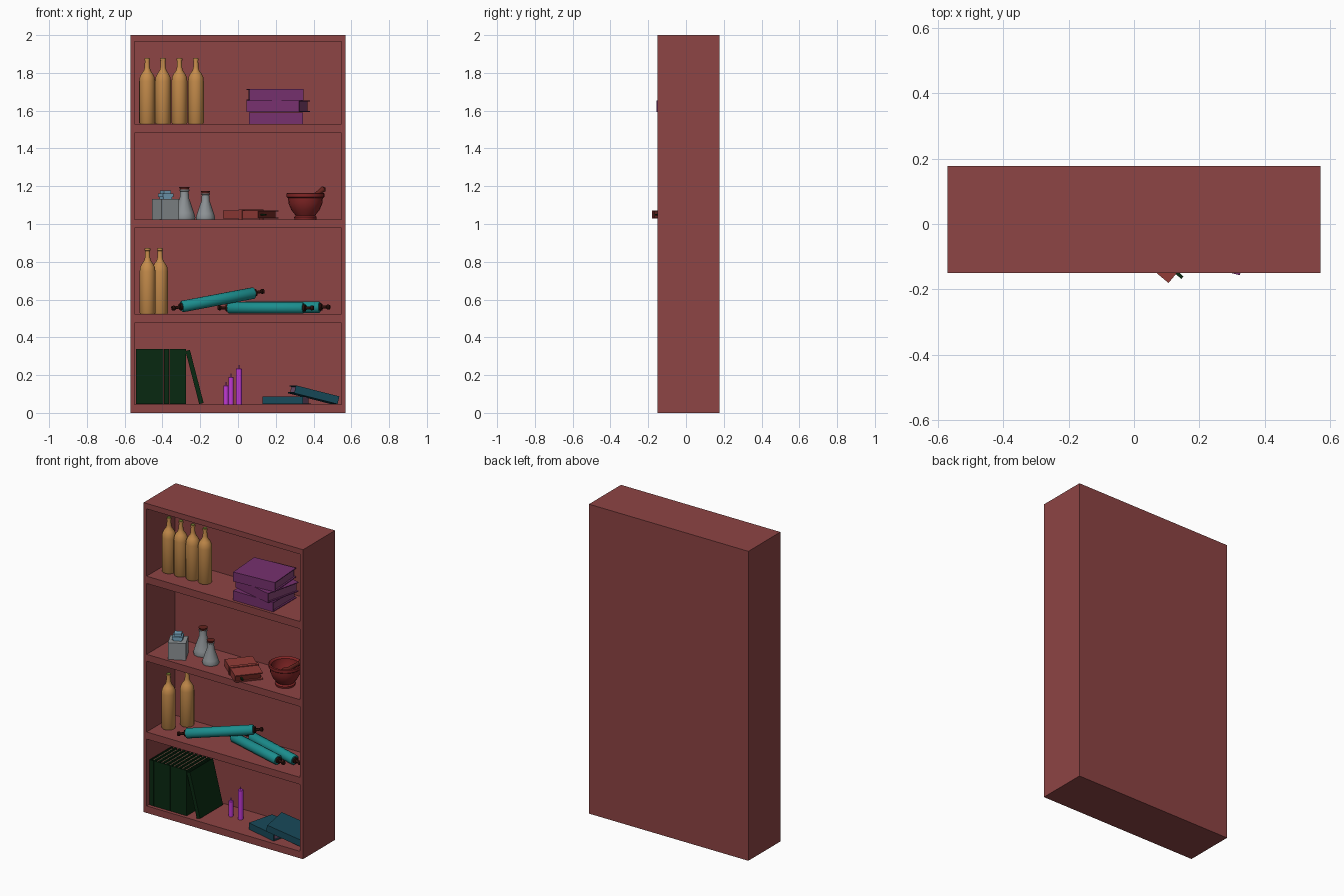
import bpy, bmesh
from math import pi, cos, sin, radians
from mathutils import Vector, Matrix, Euler

if "Cube" in bpy.data.objects:
    bpy.data.objects.remove(bpy.data.objects["Cube"])


def mat(name, r, g, b):
    m = bpy.data.materials.new(name)
    m.diffuse_color = [(c / 255) ** 2.2 for c in (r, g, b)] + [1]
    m.use_nodes = True
    m.node_tree.nodes["Principled BSDF"].inputs["Base Color"].default_value = m.diffuse_color
    return m


WOOD = mat("red_wood", 140, 70, 70)
AMBER = mat("amber", 195, 138, 76)
CORK = mat("olive_cork", 130, 150, 60)
PURPLE = mat("purple_cover", 118, 52, 110)
PURPLE_PG = mat("purple_pages", 130, 70, 115)
GREEN = mat("green_cover", 17, 45, 24)
TAN = mat("tan_pages", 135, 95, 80)
TEAL = mat("teal_paper", 33, 140, 140)
DARK = mat("dark_handle", 45, 22, 18)
BLUE = mat("blue_cover", 30, 75, 90)
MAUVE = mat("mauve_pages", 125, 90, 120)
MAGENTA = mat("magenta_wax", 190, 60, 210)
RED = mat("red_clay", 130, 42, 42)
BROWN = mat("brown_red", 100, 40, 35)
LEATHER = mat("leather", 145, 62, 58)
GREY = mat("grey_glass", 140, 145, 148)
SKY = mat("sky_stopper", 120, 165, 190)


def make(name, bm, mats, matrix=Matrix(), smooth=None):
    bmesh.ops.recalc_face_normals(bm, faces=bm.faces)
    me = bpy.data.meshes.new(name)
    bm.to_mesh(me)
    bm.free()
    for m in mats:
        me.materials.append(m)
    ob = bpy.data.objects.new(name, me)
    bpy.context.collection.objects.link(ob)
    ob.matrix_world = matrix
    if smooth:
        bpy.ops.object.select_all(action='DESELECT')
        ob.select_set(True)
        bpy.context.view_layer.objects.active = ob
        bpy.ops.object.shade_smooth_by_angle(angle=radians(smooth))
    return ob


def box(bm, lo, hi, index=0):
    lo, hi = Vector(lo), Vector(hi)
    m = Matrix.Translation((lo + hi) / 2) @ Matrix.Diagonal((*(hi - lo), 1))
    for v in bmesh.ops.create_cube(bm, size=1, matrix=m)['verts']:
        for f in v.link_faces:
            f.material_index = index


def place(loc, rot=(0, 0, 0)):
    return Matrix.Translation(loc) @ Euler([radians(a) for a in rot]).to_matrix().to_4x4()


def lathe(name, parts, matrix, n=20, smooth=40):
    """parts: (material, [(radius, height), ...]) revolved about local z."""
    bm = bmesh.new()
    for i, (_, prof) in enumerate(parts):
        rings = []
        for r, z in prof:
            if r == 0:
                rings.append([bm.verts.new((0, 0, z))] * n)
            else:
                rings.append([bm.verts.new((r * cos(2 * pi * k / n), r * sin(2 * pi * k / n), z))
                              for k in range(n)])
        for a, b in zip(rings, rings[1:]):
            for k in range(n):
                corners = list(dict.fromkeys([a[k], a[(k + 1) % n], b[(k + 1) % n], b[k]]))
                if len(corners) > 2:
                    bm.faces.new(corners).material_index = i
    return make(name, bm, [p[0] for p in parts], matrix, smooth)


def book(name, loc, rot, size, cover, pages, t=0.005):
    """Closed book centred on loc, spine on local -y."""
    w, d, h = (s / 2 for s in size)
    bm = bmesh.new()
    box(bm, (-w, -d, -h), (w, d, -h + t))
    box(bm, (-w, -d, h - t), (w, d, h))
    box(bm, (-w, -d, -h + t), (w, -d + t, h - t))
    box(bm, (-w + 2 * t, -d + t, -h + t), (w - 2 * t, d - 2 * t, h - t), 1)
    return make(name, bm, [cover, pages], place(loc, rot))


# Cabinet with four recesses
bm = bmesh.new()
box(bm, (-.57, -.15, 0), (.57, .177, 2))
cabinet = make("bookcase", bm, [WOOD])
bm = bmesh.new()
for z0, z1 in [(.045, .477), (.523, .98), (1.025, 1.483), (1.53, 1.965)]:
    box(bm, (-.548, -.3, z0), (.548, .137, z1))
cutter = make("recess_cutter", bm, [WOOD])
cutter.hide_render = True
mod = cabinet.modifiers.new("recesses", 'BOOLEAN')
mod.operation, mod.object, mod.solver = 'DIFFERENCE', cutter, 'EXACT'
bpy.context.view_layer.objects.active = cabinet
bpy.ops.object.modifier_apply(modifier=mod.name)
bpy.data.objects.remove(cutter)

# Bottles
GLASS = [(0, 0), (.038, 0), (.042, .006), (.042, .225), (.039, .248), (.03, .266), (.018, .283),
         (.014, .3), (.012, .335), (.015, .336), (.015, .346), (0, .346)]
PLUG = [(0, .346), (.011, .346), (.011, .35), (0, .35)]
for i, p in enumerate([(-.481, -.018, 1.53), (-.397, -.016, 1.53), (-.31, -.018, 1.53),
                       (-.223, -.018, 1.53), (-.479, -.025, .523), (-.413, .07, .523)]):
    lathe(f"bottle_{i}", [(AMBER, GLASS), (CORK, PLUG)], Matrix.Translation(p))

# Stacked purple books
S = (.286, .24, .061)
book("stack_book_low", (.201, -.012, 1.561), (0, 0, 0), S, PURPLE, PURPLE_PG)
book("stack_book_mid", (.213, -.006, 1.623), (0, 0, -13.7), S, PURPLE, PURPLE_PG)
book("stack_book_top", (.196, -.008, 1.685), (0, 0, 4), S, PURPLE, PURPLE_PG)

# Square jar with stopper
bm = bmesh.new()
box(bm, (-.053, -.053, 0), (.053, .053, .108))
box(bm, (-.024, -.024, .108), (.024, .024, .118), 1)
box(bm, (-.031, -.031, .118), (.031, .031, .137), 1)
box(bm, (-.022, -.022, .137), (.022, .022, .153), 1)
make("square_jar", bm, [GREY, SKY], place((-.383, -.065, 1.025), (0, 0, 27)))

# Conical flasks
BODY = [(0, 0), (.05, 0), (.052, .008), (.046, .03), (.022, .1), (.02, .132), (.024, .134), (.024, .14), (0, .14)]
STOP = [(0, .14), (.02, .14), (.025, .153), (0, .153)]
for name, p, s in [("flask_tall", (-.284, .049, 1.025), 1.12), ("flask_short", (-.172, -.033, 1.025), .98)]:
    lathe(name, [(GREY, BODY), (BROWN, STOP)], Matrix.Translation(p) @ Matrix.Scale(s, 4), 12, 30)

# Leather journal with strap and pencil
J = place((.068, -.038, 1.05), (0, 0, -40))
book("journal", J.translation, (0, 0, -40), (.24, .17, .044), LEATHER, BROWN, .006)
bm = bmesh.new()
box(bm, (-.012, -.089, .022), (.012, .089, .027))
box(bm, (-.012, -.089, -.025), (.012, -.085, .022))
box(bm, (-.012, .085, -.025), (.012, .089, .022))
make("journal_strap", bm, [LEATHER], J)
bm = bmesh.new()
box(bm, (.1, -.05, -.006), (.142, -.04, .004))
make("journal_marker", bm, [GREEN], J)

# Mortar and pestle
lathe("mortar", [(RED, [(0, 0), (.058, 0), (.06, .012), (.052, .02), (.075, .05), (.09, .085), (.092, .112),
                        (.1, .118), (.1, .136), (.094, .14), (.082, .13), (.078, .09), (.055, .05), (0, .035)])],
      Matrix.Translation((.357, -.026, 1.025)))


def along(name, parts, a, b, n=12):
    a, b = Vector(a), Vector(b)
    return lathe(name, parts, Matrix.Translation(a) @ (b - a).to_track_quat('Z', 'Y').to_matrix().to_4x4(), n)


along("pestle", [(BROWN, [(0, 0), (.018, .004), (.022, .02), (.013, .05), (.012, .12), (.016, .145), (0, .155)])],
      (.34, -.03, 1.1), (.465, -.01, 1.195))

# Scrolls with turned handles
PAPER = [(0, .055), (.027, .055), (.031, .06), (.031, .465), (.027, .47), (0, .47)]
ROD = [(0, 0), (.012, 0), (.014, .012), (.008, .018), (.008, .042), (.019, .044), (.019, .056), (0, .056)]
HANDLES = ROD + [(r, .525 - z) for r, z in reversed(ROD)]
for i, (a, b) in enumerate([((-.349, -.12, .553), (.137, .057, .645)),
                            ((-.105, .045, .556), (.4, -.1, .556)),
                            ((-.015, .105, .558), (.476, -.05, .56))]):
    along(f"scroll_{i}", [(TEAL, PAPER), (DARK, HANDLES)], a, b, 14)

# Row of upright books and one leaning
for i in range(9):
    book(f"upright_book_{i}", (-.526 + i * .0295, -.015, .1925), (0, 90, 0), (.293, .23, .029), GREEN, TAN)
book("leaning_book", (-.23, -.01, .19), (0, 75.5, 0), (.29, .235, .024), GREEN, TAN)

# Candles
for i, (x, y, h, r) in enumerate([(-.064, .02, .1, .014), (-.037, .08, .145, .014), (.005, .02, .19, .016)]):
    lathe(f"candle_{i}", [(MAGENTA, [(0, 0), (r, 0), (r, h - .003), (r - .003, h), (0, h)]),
                          (MAGENTA, [(0, h), (.003, h), (.002, h + .018), (0, h + .018)])],
          Matrix.Translation((x, y, .045)), 12)

# Blue books, one propped on the other
book("flat_blue_book", (.258, -.012, .067), (0, 0, -14), (.22, .18, .042), BLUE, MAUVE)
book("propped_blue_book", (.4, -.022, .096), (0, 14, 10), (.24, .2, .042), BLUE, MAUVE)
